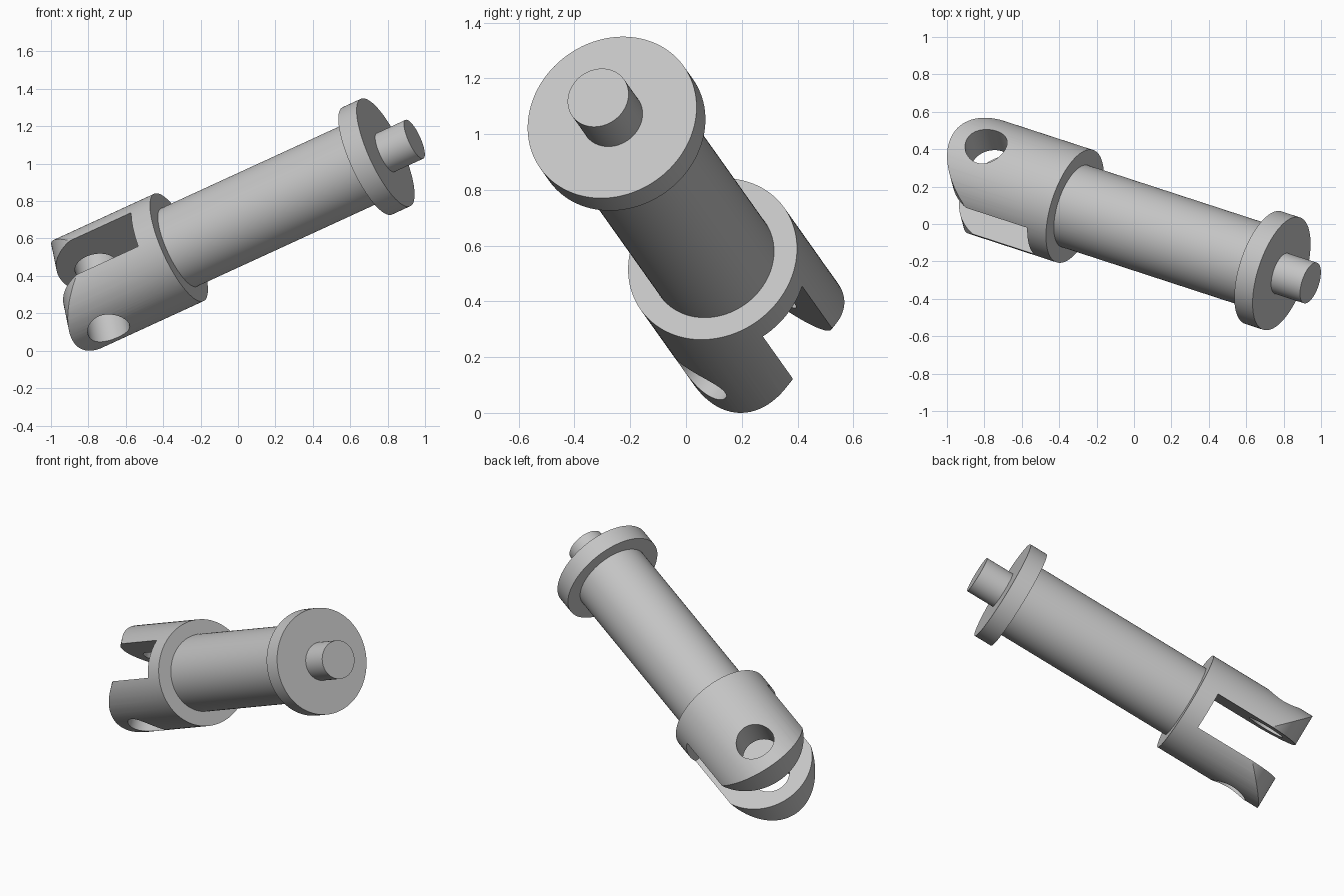
import bpy, bmesh, math
from mathutils import Matrix, Vector

old = bpy.data.objects.get("Cube")
if old:
    bpy.data.objects.remove(old, do_unlink=True)

# Dimensions along the rod axis, measured from the collar face
RADIUS, SHAFT_R, PIN_R = 0.316, 0.23, 0.114
FLANGE_BACK, FLANGE_FRONT, PIN_END = 1.156, 1.268, 1.445
ROUND_Z, HOLE_Z, SLOT_TOP, SLOT_W = -0.374, -0.488, -0.115, 0.232

# Tilted frame: local z runs along the rod, local x along the fork hole
axis = Vector((0.871, -0.284, 0.400)).normalized()
hole = Vector((-0.16, 0.606, 0.778))
hole = (hole - axis * hole.dot(axis)).normalized()
side = axis.cross(hole)
frame = Matrix((hole, side, axis)).transposed().to_4x4()
frame.translation = (-0.315, 0.095, 0.557)

steel = bpy.data.materials.new("grey_steel")
steel.use_nodes = True
grey = (0.55, 0.55, 0.55, 1)
steel.diffuse_color = grey
steel.node_tree.nodes["Principled BSDF"].inputs["Base Color"].default_value = grey


def add_object(name, bm):
    bmesh.ops.recalc_face_normals(bm, faces=bm.faces)
    mesh = bpy.data.meshes.new(name)
    bm.to_mesh(mesh)
    bm.free()
    mesh.materials.append(steel)
    ob = bpy.data.objects.new(name, mesh)
    bpy.context.collection.objects.link(ob)
    ob.matrix_world = frame
    return ob


def cylinder(name, radius, z0, z1, turn=Matrix()):
    bm = bmesh.new()
    place = turn @ Matrix.Translation((0, 0, (z0 + z1) / 2))
    bmesh.ops.create_cone(bm, cap_ends=True, segments=96, radius1=radius,
                          radius2=radius, depth=z1 - z0, matrix=place)
    return add_object(name, bm)


def prism(name, profile, width):
    """Extrude a (y, z) profile along local x, centred."""
    bm = bmesh.new()
    face = bm.faces.new([bm.verts.new((-width / 2, y, z)) for y, z in profile])
    new = bmesh.ops.extrude_face_region(bm, geom=[face])["geom"]
    verts = [v for v in new if isinstance(v, bmesh.types.BMVert)]
    bmesh.ops.translate(bm, verts=verts, vec=(width, 0, 0))
    return add_object(name, bm)


def boolean(ob, cutter, operation):
    mod = ob.modifiers.new("cut", 'BOOLEAN')
    mod.object, mod.operation, mod.solver = cutter, operation, 'EXACT'
    cutter.hide_render = True


# Rod, flange and end pin
parts = [
    cylinder("shaft", SHAFT_R, -0.02, FLANGE_BACK + 0.02),
    cylinder("flange", RADIUS, FLANGE_BACK, FLANGE_FRONT),
    cylinder("end_pin", PIN_R, FLANGE_FRONT - 0.02, PIN_END),
]

# Fork: rounded end, slot and cross hole cut into a cylinder
fork = cylinder("fork", RADIUS, -0.8, 0)
arc = [math.pi * (1 + i / 64) for i in range(65)]
r = RADIUS * 1.001
outline = [(r * math.cos(a), ROUND_Z + r * math.sin(a)) for a in arc]
outline += [(0.4, ROUND_Z + 0.05), (0.4, 0.1), (-0.4, 0.1), (-0.4, ROUND_Z + 0.05)]
round_end = prism("round_end_cutter", outline, 1)
slot = prism("slot_cutter", [(-1, -1), (1, -1), (1, SLOT_TOP), (-1, SLOT_TOP)], SLOT_W)
turn = Matrix.Translation((0, 0, HOLE_Z)) @ Matrix.Rotation(math.pi / 2, 4, 'Y')
bore = cylinder("hole_cutter", PIN_R, -0.5, 0.5, turn)
cutters = [round_end, slot, bore]
for cutter, operation in zip(cutters, ('INTERSECT', 'DIFFERENCE', 'DIFFERENCE')):
    boolean(fork, cutter, operation)

# Bake the cuts and drop the cutters
bpy.context.view_layer.update()
deps = bpy.context.evaluated_depsgraph_get()
baked = bpy.data.meshes.new_from_object(fork.evaluated_get(deps))
fork.modifiers.clear()
fork.data = baked
for cutter in cutters:
    bpy.data.objects.remove(cutter, do_unlink=True)
parts.append(fork)

# Smooth shading with sharp rims
for ob in parts:
    ob.data.shade_smooth()
    ob.data.set_sharp_from_angle(angle=math.radians(25))

# Centre the model and stand it on the ground
points = [frame @ v.co for ob in parts for v in ob.data.vertices]
low = Vector([min(p[i] for p in points) for i in range(3)])
high = Vector([max(p[i] for p in points) for i in range(3)])
shift = Vector((-(low.x + high.x) / 2, -(low.y + high.y) / 2, -low.z))
for ob in parts:
    ob.matrix_world = Matrix.Translation(shift) @ frame
